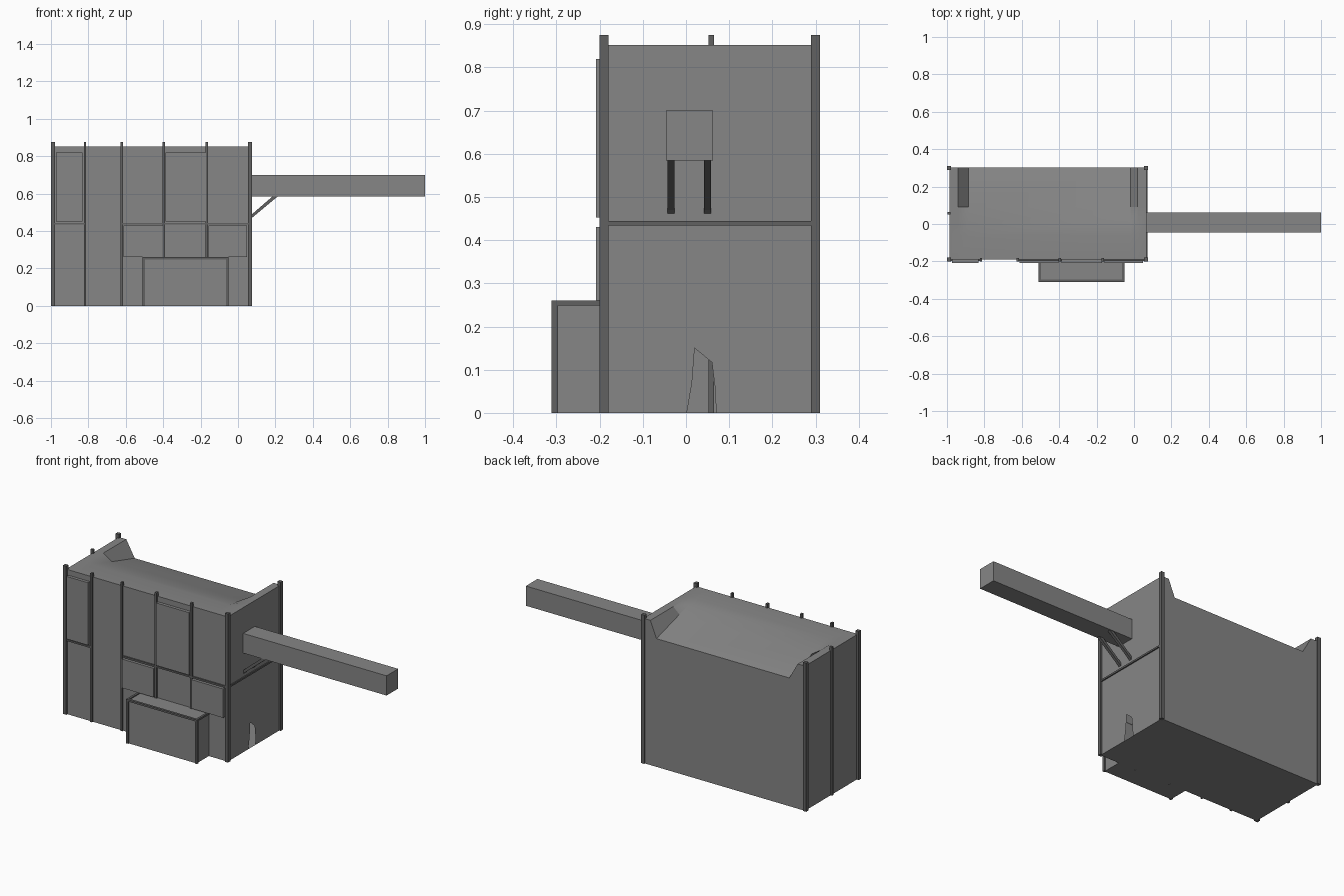
import bpy, bmesh
from mathutils import Vector

if "Cube" in bpy.data.objects:
    bpy.data.objects.remove(bpy.data.objects["Cube"])

X0, X1, Y0, Y1, TOP = -0.987, 0.066, -0.19, 0.303, 0.852


def material(name, value):
    mat = bpy.data.materials.new(name)
    mat.diffuse_color = (value, value, value, 1)
    mat.use_nodes = True
    mat.node_tree.nodes["Principled BSDF"].inputs["Base Color"].default_value = mat.diffuse_color
    return mat


WALL = material("dark_grey", 0.24)
FRAME = material("darker_grey", 0.12)


def make_object(name, bm, mat):
    mesh = bpy.data.meshes.new(name)
    bm.to_mesh(mesh)
    bm.free()
    mesh.materials.append(mat)
    ob = bpy.data.objects.new(name, mesh)
    bpy.context.collection.objects.link(ob)
    return ob


def box(name, x, y, z, mat=FRAME):
    bm = bmesh.new()
    bmesh.ops.create_cube(bm, size=1)
    for v in bm.verts:
        v.co = Vector([(r[0] + r[1]) / 2 + c * (r[1] - r[0])
                       for r, c in zip((x, y, z), v.co)])
    return make_object(name, bm, mat)


def prism_y(name, profile, y0, y1):
    """Extrude an x-z profile along y."""
    bm = bmesh.new()
    face = bm.faces.new([bm.verts.new((x, y0, z)) for x, z in profile])
    ext = bmesh.ops.extrude_face_region(bm, geom=[face])["geom"]
    for v in ext:
        if isinstance(v, bmesh.types.BMVert):
            v.co.y = y1
    bmesh.ops.recalc_face_normals(bm, faces=bm.faces)
    return make_object(name, bm, FRAME)


# Main body: walls, floor, side doorway and scooped roof
bm = bmesh.new()


def face(points):
    return bm.faces.new([bm.verts.new(p) for p in points])


cols = [X0, -0.94, -0.885, -0.02, 0.02, X1]
rows = [(Y0, TOP), (-0.06, TOP), (0.0, 0.842), (0.09, 0.816), (Y1, 0.755)]
grid = [[bm.verts.new((x, y, z if i in (2, 3) else TOP))
         for i, x in enumerate(cols)] for y, z in rows]
for a, b in zip(grid, grid[1:]):
    for i in range(len(cols) - 1):
        f = bm.faces.new((a[i], a[i + 1], b[i + 1], b[i]))
face([(X0, Y0, 0), (X1, Y0, 0), (X1, Y0, TOP), (X0, Y0, TOP)])
face([(X0, Y1, 0)] + [v.co.copy() for v in grid[-1]] + [(X1, Y1, 0)])
face([(X0, Y0, 0), (X0, Y0, TOP), (X0, Y1, TOP), (X0, Y1, 0)])
face([(X0, Y0, 0), (X0, Y1, 0), (X1, Y1, 0), (X1, Y0, 0)])
doorway = [(0.07, 0), (0.067, 0.06), (0.06, 0.117), (0.02, 0.15), (0.014, 0.07), (0.002, 0)]
side = [(Y0, 0), (Y0, TOP), (Y1, TOP), (Y1, 0)] + doorway
face([(X1, y, z) for y, z in reversed(side)])
bmesh.ops.remove_doubles(bm, verts=bm.verts, dist=0.0001)
body = make_object("body", bm, WALL)
bpy.context.view_layer.objects.active = body
body.select_set(True)
bpy.ops.object.shade_smooth_by_angle(angle=0.5)
# Keep the steep end gussets of the roof flat
for p in body.data.polygons:
    if p.center.y > 0.09 and 0.3 < p.normal.z < 0.95:
        p.use_smooth = False

# Corner posts
for px, sx in ((-1.0, "left"), (0.054, "right")):
    for py, sy in ((-0.2, "front"), (0.289, "back")):
        box(f"corner_post_{sy}_{sx}", (px, px + 0.021), (py, py + 0.021), (0, 0.875))

# Slimmer wall posts
for i, x in enumerate((-0.818, -0.621, -0.397, -0.167)):
    box(f"front_post_{i}", (x - 0.006, x + 0.006), (-0.2, -0.182), (0, 0.875))
box("left_post", (-0.997, -0.98), (0.052, 0.065), (0, 0.875))

# Horizontal rails
box("front_rail_left", (-0.985, -0.818), (-0.198, -0.185), (0.434, 0.444))
box("front_rail_right", (-0.621, 0.06), (-0.198, -0.185), (0.434, 0.444))
box("right_rail", (0.06, 0.073), (-0.182, 0.292), (0.434, 0.444))

# Raised front panels
for i, (a, b, low, high) in enumerate(((-0.972, -0.832, 0.452, 0.82), (-0.387, -0.172, 0.452, 0.82),
                                       (-0.611, -0.404, 0.26, 0.43), (-0.157, 0.049, 0.26, 0.43))):
    box(f"front_panel_{i}", (a, b), (-0.208, -0.188), (low, high), WALL)

# Low annex with frame
box("annex", (-0.505, -0.057), (-0.304, -0.188), (0, 0.254), WALL)
for i, x in enumerate((-0.511, -0.063)):
    box(f"annex_post_{i}", (x, x + 0.013), (-0.311, -0.297), (0, 0.26))
    box(f"annex_side_rail_{i}", (x, x + 0.013), (-0.3, -0.19), (0.249, 0.26))
box("annex_front_rail", (-0.505, -0.057), (-0.311, -0.297), (0.249, 0.26))

# Projecting arm and its diagonal braces
box("arm", (0.06, 1.0), (-0.046, 0.062), (0.584, 0.70), WALL)
for i, y in enumerate((-0.043, 0.042)):
    prism_y(f"arm_brace_{i}", [(0.06, 0.456), (0.074, 0.47), (0.215, 0.587),
                               (0.187, 0.587), (0.06, 0.477)], y, y + 0.016)
